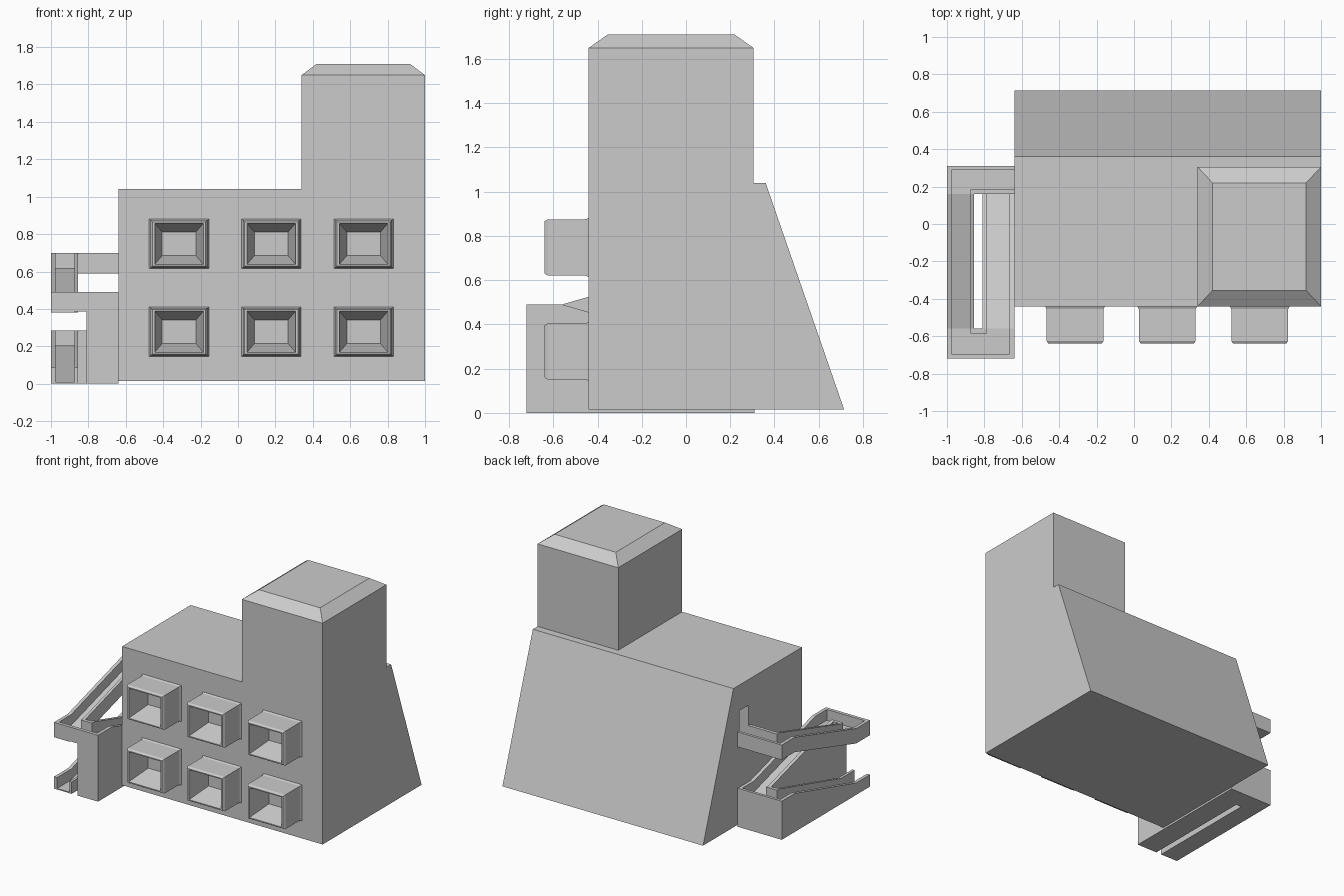
import bpy, bmesh

if "Cube" in bpy.data.objects:
    bpy.data.objects.remove(bpy.data.objects["Cube"])


def make(name, verts, faces):
    me = bpy.data.meshes.new(name)
    me.from_pydata(verts, [], faces)
    bm = bmesh.new()
    bm.from_mesh(me)
    bmesh.ops.recalc_face_normals(bm, faces=bm.faces)
    bm.to_mesh(me)
    bm.free()
    ob = bpy.data.objects.new(name, me)
    bpy.context.collection.objects.link(ob)
    return ob


def prism(name, x0, x1, profile):
    """Extrude a (y, z) profile from x0 to x1."""
    n = len(profile)
    verts = [(x, y, z) for x in (x0, x1) for y, z in profile]
    faces = [tuple(range(n)), tuple(range(n, 2 * n))]
    faces += [(i, (i + 1) % n, n + (i + 1) % n, n + i) for i in range(n)]
    return make(name, verts, faces)


def box(name, x0, x1, y0, y1, z0, z1):
    return prism(name, x0, x1, [(y0, z0), (y1, z0), (y1, z1), (y0, z1)])


def loft(name, rings):
    """Join rings of four corners and cap both ends."""
    verts = [v for r in rings for v in r]
    last = 4 * (len(rings) - 1)
    faces = [(0, 1, 2, 3), (last, last + 1, last + 2, last + 3)]
    for k in range(len(rings) - 1):
        for i in range(4):
            a, b = 4 * k + i, 4 * k + (i + 1) % 4
            faces.append((a, b, b + 4, a + 4))
    return make(name, verts, faces)


def flight(name, x0, x1, path, up, down=None):
    """Strip along a floor path: 'up' above it, 'down' below it (None = to ground)."""
    top = [(y, z + up) for y, z in path]
    low = [(y, 0 if down is None else z - down) for y, z in reversed(path)]
    if down is None:
        low = [low[0], low[-1]]
    return prism(name, x0, x1, top + low)


# Main building with sloping back wall
body = prism("building_body", -0.64, 1.0,
             [(-0.44, 0.015), (0.715, 0.015), (0.36, 1.04), (-0.44, 1.04)])

# Doorway at the top of the stairs
cutter = box("doorway_cutter", -0.8, -0.54, 0.185, 0.29, 0.62, 0.85)
cutter.hide_render = True
cutter.hide_viewport = True
mod = body.modifiers.new("doorway", 'BOOLEAN')
mod.object = cutter
mod.solver = 'EXACT'


# Tower with chamfered roof
def level(x0, x1, y0, y1, z):
    return [(x0, y0, z), (x1, y0, z), (x1, y1, z), (x0, y1, z)]


loft("tower", [level(0.34, 1.0, -0.44, 0.305, 1.04),
               level(0.34, 1.0, -0.44, 0.305, 1.65),
               level(0.42, 0.92, -0.355, 0.22, 1.71)])

# Window boxes: flared at the wall, chamfered rim, tapered recess
window_rings = [(0.16, 0.133, -0.44), (0.152, 0.127, -0.455), (0.152, 0.127, -0.625),
                (0.142, 0.118, -0.64), (0.130, 0.110, -0.64), (0.09, 0.063, -0.47)]
for row, cz in enumerate((0.278, 0.748)):
    for col, cx in enumerate((-0.315, 0.178, 0.672)):
        loft(f"window_{row}_{col}",
             [[(cx - w, y, cz - h), (cx + w, y, cz - h),
               (cx + w, y, cz + h), (cx - w, y, cz + h)] for w, h, y in window_rings])

# Outside stair: floor paths (y, z)
P, S = 0.08, 0.03                       # parapet height, slab thickness
FR, F, B, BK = -0.72, -0.56, 0.16, 0.31
lower = [(FR, 0.008), (F, 0.008), (B, 0.205), (BK, 0.205)]
middle = [(FR, 0.41), (F, 0.41), (B, 0.205), (BK, 0.205)]
upper = [(FR, 0.41), (F, 0.41), (B, 0.62), (BK, 0.62)]

# Lower ramp, solid to the ground
flight("lower_ramp", -0.975, -0.875, lower, 0)
flight("lower_outer_parapet", -1.0, -0.975, lower, P)
flight("lower_inner_parapet", -0.875, -0.855, lower[:3], P)

# Lower back landing
box("lower_landing", -0.875, -0.81, B, BK, 0, 0.205)
box("lower_landing_back_parapet", -0.975, -0.665, 0.29, BK, 0, 0.285)
box("lower_landing_front_parapet", -0.875, -0.785, B, 0.185, 0, 0.285)

# Middle ramp, solid to the ground
flight("middle_ramp", -0.785, -0.665, middle, 0)
flight("middle_gap_parapet", -0.81, -0.785, middle[1:3], P)
flight("middle_wall_parapet", -0.665, -0.64, middle, P)
box("middle_landing_support", -0.81, -0.785, FR, F, 0, 0.41)
box("middle_back_support", -0.81, -0.785, B, BK, 0, 0.205)

# Front landing
box("front_landing", -0.875, -0.81, FR, F, 0.385, 0.41)
box("front_landing_front_parapet", -0.975, -0.665, FR, -0.695, 0.385, 0.49)
box("front_landing_back_parapet", -0.875, -0.785, -0.585, F, 0.385, 0.49)

# Upper ramp, open underneath
flight("upper_ramp", -0.975, -0.875, upper, 0, S)
flight("upper_outer_parapet", -1.0, -0.975, upper, P, S)
flight("upper_inner_parapet", -0.875, -0.855, upper[1:3], P, S)

# Upper landing leading to the doorway
box("upper_landing", -0.875, -0.64, B, BK, 0.59, 0.62)
box("upper_landing_back_parapet", -0.975, -0.64, 0.29, BK, 0.59, 0.70)
box("upper_landing_front_parapet", -0.875, -0.64, B, 0.185, 0.59, 0.70)
